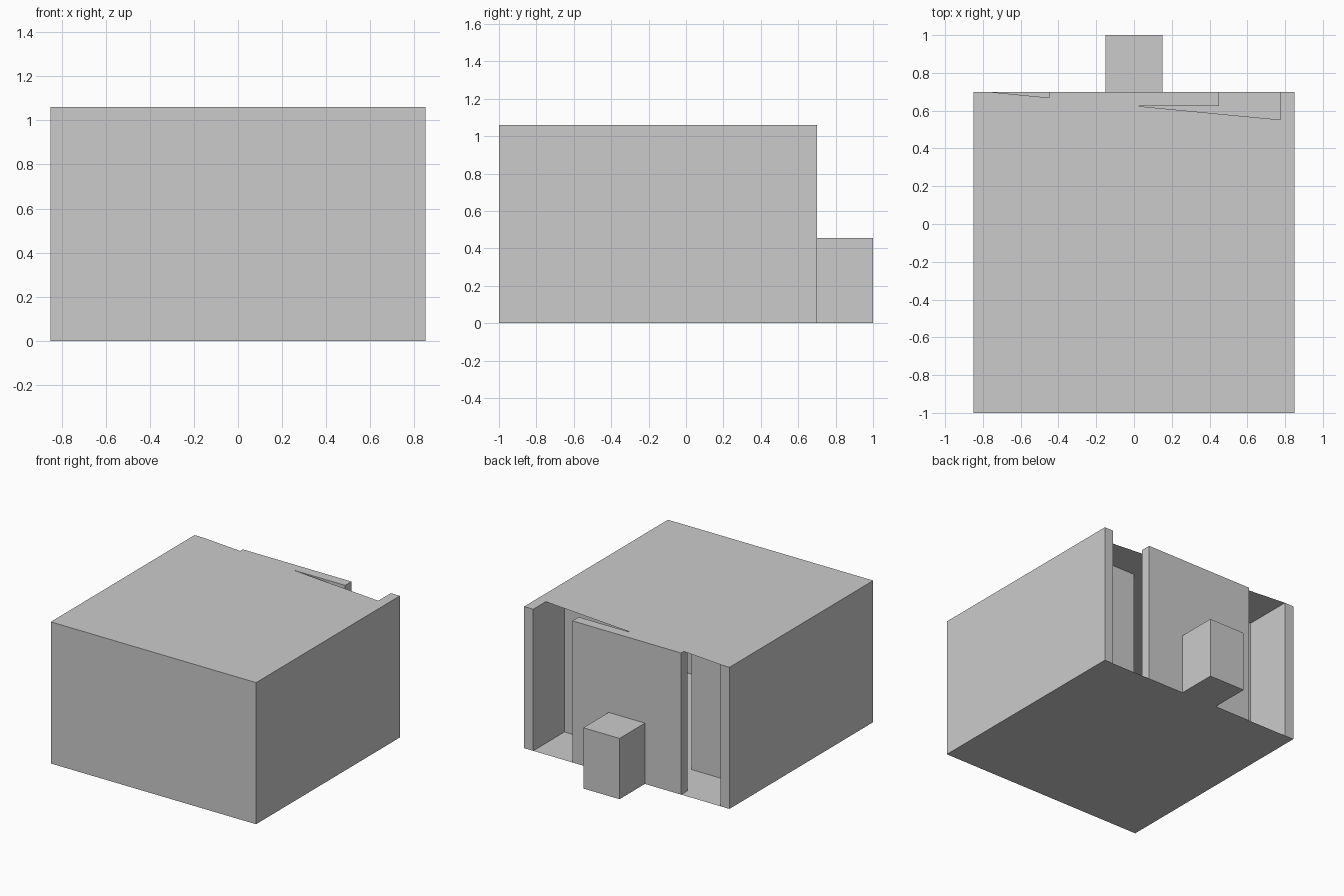
import bpy

if "Cube" in bpy.data.objects:
    bpy.data.objects.remove(bpy.data.objects["Cube"])

HEIGHT = 1.06


def make_object(name, verts, faces):
    mesh = bpy.data.meshes.new(name)
    mesh.from_pydata(verts, [], faces)
    mesh.update()
    obj = bpy.data.objects.new(name, mesh)
    bpy.context.collection.objects.link(obj)
    return obj


def sheet(name, outline, z):
    return make_object(name, [(x, y, z) for x, y in outline], [list(range(len(outline)))])


def prism(name, outline, top, capped=True):
    """Extrude a counter-clockwise outline up from the ground."""
    n = len(outline)
    verts = [(x, y, z) for z in (0, top) for x, y in outline]
    faces = [(i, (i + 1) % n, n + (i + 1) % n, n + i) for i in range(n)]
    if capped:
        faces += [list(range(n))[::-1], list(range(n, 2 * n))]
    return make_object(name, verts, faces)


def rect(x0, x1, y0, y1):
    return [(x0, y0), (x1, y0), (x1, y1), (x0, y1)]


# Outer walls with two inner partitions: right half outline, mirrored to the left
outer = [(0.85, -1), (0.85, 0.7), (0.775, 0.7)]
inner = [(0.775, 0.33), (0.275, 0.33), (0.275, 0.255), (0.775, 0.255), (0.775, -0.925)]
half = outer + inner
prism("outer_walls", half + [(-x, y) for x, y in reversed(half)], HEIGHT, capped=False)

# Screen wall between the two back openings
prism("back_screen_wall", rect(-0.45, 0.45, 0.625, 0.7), HEIGHT)

# Floor sheet, facing down
sheet("floor", rect(-0.85, 0.85, -1, 0.7)[::-1], 0)

# Roof sheet with a slanted back edge across the openings
sheet("roof", [(-0.85, -1), (0.85, -1), (0.85, 0.7), (0.775, 0.7),
               (0.775, 0.552), (-0.775, 0.7), (-0.85, 0.7)], HEIGHT)

# Block standing against the back
prism("back_block", rect(-0.15, 0.15, 0.7, 1.0), 0.455)
